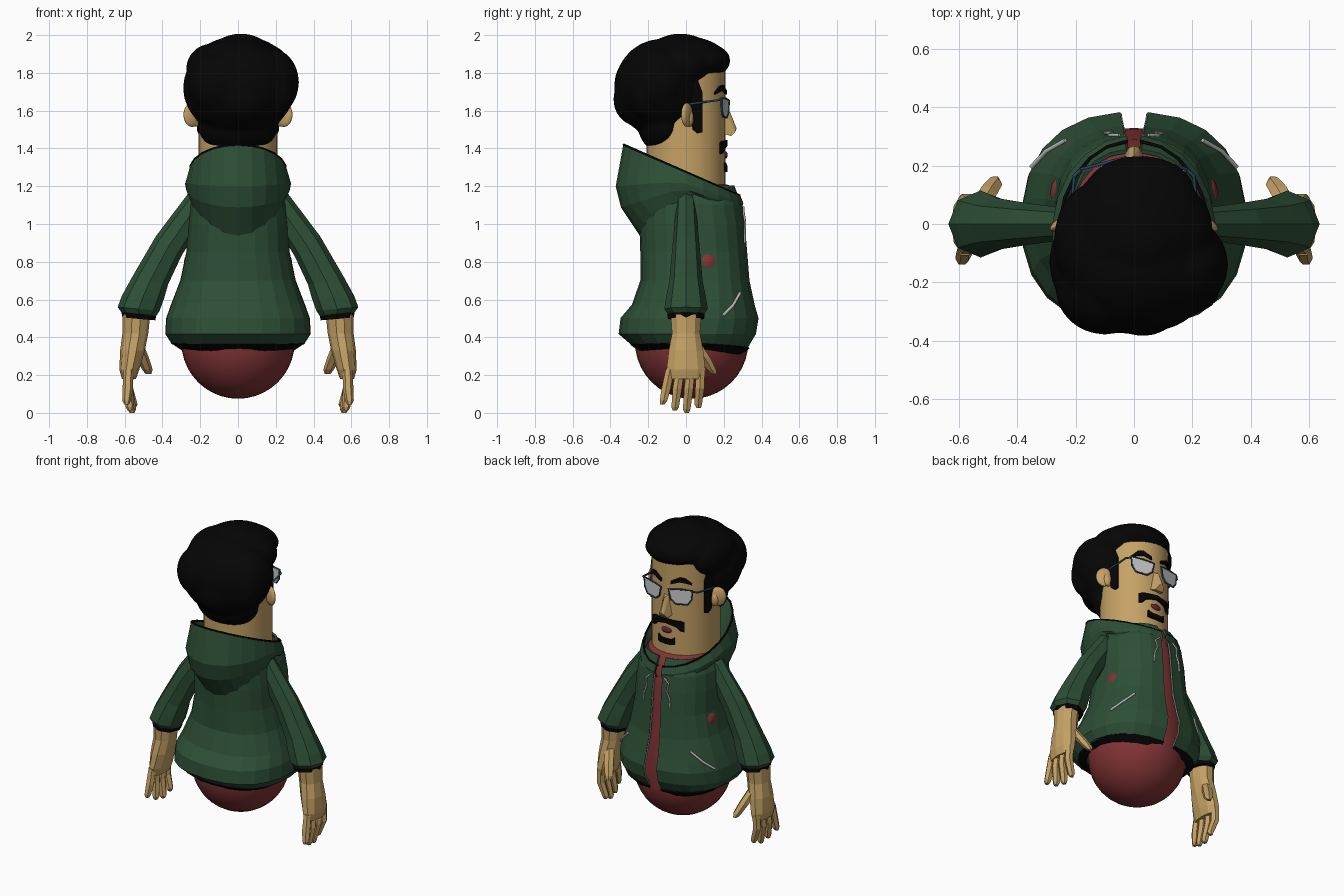
import bpy, bmesh
from math import sin, cos, pi, copysign
from mathutils import Matrix, Vector

if "Cube" in bpy.data.objects:
    bpy.data.objects.remove(bpy.data.objects["Cube"])


def material(name, r, g, b):
    m = bpy.data.materials.new(name)
    m.diffuse_color = (r, g, b, 1)
    m.use_nodes = True
    m.node_tree.nodes["Principled BSDF"].inputs["Base Color"].default_value = m.diffuse_color
    return m


GREEN = material("green_cloth", .026, .078, .037)
RED = material("red_cloth", .22, .033, .035)
SKIN = material("skin", .56, .36, .13)
BLACK = material("black", .0015, .0015, .0015)
BLUE = material("frame_blue", .02, .06, .11)
LENS = material("lens", .55, .55, .55)
METAL = material("metal", .5, .5, .5)
LIP = material("lip", .12, .02, .04)


def finish(name, bm, mat, smooth=False):
    bmesh.ops.recalc_face_normals(bm, faces=bm.faces)
    me = bpy.data.meshes.new(name)
    bm.to_mesh(me)
    bm.free()
    for p in me.polygons:
        p.use_smooth = smooth
    ob = bpy.data.objects.new(name, me)
    bpy.context.collection.objects.link(ob)
    me.materials.append(mat)
    return ob


def loft(name, rings, mat, closed=True, caps=True, smooth=False, thick=0):
    bm = bmesh.new()
    vs = [[bm.verts.new(p) for p in r] for r in rings]
    n = len(rings[0])
    for a, b in zip(vs, vs[1:]):
        for i in range(n if closed else n - 1):
            j = (i + 1) % n
            bm.faces.new((a[i], a[j], b[j], b[i]))
    if caps:
        bm.faces.new(vs[0])
        bm.faces.new(vs[-1])
    ob = finish(name, bm, mat, smooth)
    if thick:
        mod = ob.modifiers.new("thickness", 'SOLIDIFY')
        mod.thickness, mod.offset = thick, 0
    return ob


def ellipsoids(name, parts, mat, rot=None):
    bm = bmesh.new()
    for c, r in parts:
        m = Matrix.Translation(c) @ (rot or Matrix()) @ Matrix.Diagonal((*r, 1))
        bmesh.ops.create_uvsphere(bm, u_segments=24, v_segments=14, radius=1, matrix=m)
    return finish(name, bm, mat, True)


def tube(name, pts, r, mat, cyclic=False):
    cu = bpy.data.curves.new(name, 'CURVE')
    cu.dimensions, cu.bevel_depth, cu.bevel_resolution = '3D', r, 1
    cu.use_fill_caps = True
    sp = cu.splines.new('POLY')
    sp.points.add(len(pts) - 1)
    for p, co in zip(sp.points, pts):
        p.co = (*co, 1)
    sp.use_cyclic_u = cyclic
    ob = bpy.data.objects.new(name, cu)
    bpy.context.collection.objects.link(ob)
    cu.materials.append(mat)


def circle(r, cy, z, n=32):
    return [(r * cos(2 * pi * i / n), cy + r * sin(2 * pi * i / n), z) for i in range(n)]


def open_ring(rx, yb, yf, zb, zs, zf, t0=.085, n=22, e=.85):
    """Rounded ring with a gap at the face side; heights at back, side, front."""
    out = []
    for i in range(n + 1):
        t = t0 + (2 * pi - 2 * t0) * i / n
        s, c = sin(t), cos(t)
        x = rx * copysign(abs(s) ** e, s)
        y = (yb + yf) / 2 + (yf - yb) / 2 * copysign(abs(c) ** e, c)
        out.append((x, y, zs + abs(c) * ((zf if c > 0 else zb) - zs)))
    return out


def limb_ring(s, xi, zi, xo, zo, ry, cy=0, n=8):
    a, b = Vector((s * xi, cy, zi)), Vector((s * xo, cy, zo))
    return [(a + b) / 2 + (b - a) / 2 * cos(2 * pi * k / n) + Vector((0, ry * sin(2 * pi * k / n), 0))
            for k in range(n)]


def face_strip(name, pts, mat, s=1):
    """Strip wrapped around the head: (arc position, low z, high z)."""
    rows = [[(.213 * sin(s * u / .21), .213 * cos(u / .21), z) for u, _, z in pts],
            [(.213 * sin(s * u / .21), .213 * cos(u / .21), z) for u, z, _ in pts]]
    loft(name, rows, mat, closed=False, caps=False, thick=.016)


# Shirt body: round base rising to the collar
base = [(.30 * sin(a * pi / 20), .375 - .30 * cos(a * pi / 20)) for a in (.3, 1, 2, 3, 4, 5, 6, 7, 8, 9, 10)]
loft("shirt_body", [circle(r, .03, z) for r, z in base] + [circle(r, cy, z) for r, cy, z in
     [(.28, .045, .55), (.25, .06, .7), (.24, .06, .85), (.235, .055, 1.0), (.22, .05, 1.12),
      (.215, .025, 1.2), (.205, .01, 1.21)]], RED, smooth=True)

# Hoodie torso, hem and hood
torso = [(.37, .345, -.29, .32), (.42, .38, -.35, .365), (.5, .375, -.34, .378), (.57, .35, -.28, .358),
         (.7, .30, -.235, .33), (.85, .268, -.235, .318), (1.0, .262, -.24, .305),
         (1.1, .25, -.24, .29), (1.2, .20, -.19, .25)]
rings = [open_ring(rx, yb, yf, z, z, z - (.025 if z < .4 else 0)) for z, rx, yb, yf in torso]
loft("hoodie_torso", rings, GREEN, closed=False, caps=False, thick=.014)
loft("hoodie_hem", [open_ring(.31, -.245, .295, .335, .355, .31), open_ring(.35, -.29, .33, .37, .38, .35)],
     BLACK, closed=False, caps=False, thick=.02)
hood = [open_ring(*a, e=1) for a in [(.25, -.24, .28, .94, 1.17, 1.07), (.27, -.34, .295, 1.09, 1.19, 1.09),
        (.277, -.367, .30, 1.2, 1.225, 1.11), (.255, -.33, .285, 1.42, 1.285, 1.15),
        (.225, -.23, .25, 1.2, 1.19, 1.13)]]
loft("hood", hood, GREEN, closed=False, caps=False, thick=.01)
tube("hood_trim", hood[3], .006, BLACK)

# Head cylinder, nose, mouth
loft("head", [circle(.21, 0, z) for z in (1.1, 1.84)], SKIN).select_set(True)
bpy.context.view_layer.objects.active = bpy.data.objects["head"]
bpy.ops.object.shade_smooth_by_angle()
bm = bmesh.new()
for p in [(-.018, .2, 1.61), (.018, .2, 1.61), (-.045, .19, 1.48), (.045, .19, 1.48), (-.018, .262, 1.49),
          (.018, .262, 1.49), (-.03, .24, 1.465), (.03, .24, 1.465), (0, .235, 1.59), (0, .268, 1.505)]:
    bm.verts.new(p)
bmesh.ops.convex_hull(bm, input=bm.verts)
finish("nose", bm, SKIN)
ellipsoids("mouth", [((0, .207, 1.365), (.038, .014, .02))], LIP)

# Facial hair
face_strip("moustache", [(-.12, 1.37, 1.43), (-.095, 1.375, 1.44), (-.07, 1.40, 1.44), (0, 1.415, 1.445),
           (.07, 1.40, 1.44), (.095, 1.375, 1.44), (.12, 1.37, 1.43)], BLACK)
face_strip("goatee", [(-.06, 1.28, 1.325), (-.035, 1.275, 1.31), (0, 1.275, 1.31),
           (.035, 1.275, 1.31), (.06, 1.28, 1.325)], BLACK)

# Hair: blended lumps
hair = ellipsoids("hair", [
    ((.005, -.13, 1.72), (.297, .25, .26)), ((.01, -.01, 1.86), (.235, .235, .135)),
    ((.02, .11, 1.865), (.19, .125, .09)), ((0, -.115, 1.52), (.215, .14, .145)),
    ((.175, -.14, 1.75), (.148, .16, .18)), ((-.1, -.22, 1.74), (.17, .16, .17)),
    ((.2, -.22, 1.7), (.095, .085, .14)), ((.03, -.26, 1.66), (.14, .125, .14)),
    ((-.14, -.06, 1.82), (.135, .2, .135)), ((.15, -.02, 1.84), (.12, .15, .11)),
    ((.015, -.03, 1.9), (.16, .17, .108))], BLACK)
mod = hair.modifiers.new("blend", 'REMESH')
mod.mode, mod.voxel_size, mod.use_smooth_shade = 'VOXEL', .014, True
mod = hair.modifiers.new("soften", 'SMOOTH')
mod.iterations = 3

# Paired parts
for s, side in ((-1, "left"), (1, "right")):
    ellipsoids("ear_" + side, [((s * .242, .005, 1.578), (.052, .02, .064))], SKIN,
               Matrix.Rotation(-s * .5, 4, 'Z'))
    ellipsoids("ear_lobe_" + side, [((s * .225, .02, 1.56), (.03, .02, .045))], SKIN)
    face_strip("eyebrow_" + side, [(.035, 1.685, 1.705), (.09, 1.705, 1.735), (.125, 1.7, 1.73),
               (.165, 1.685, 1.695)], BLACK, s)
    face_strip("sideburn_" + side, [(.245, 1.485, 1.70), (.268, 1.48, 1.76), (.295, 1.50, 1.78),
               (.31, 1.64, 1.78)], BLACK, s)

    # Glasses
    outline = [(s * x, .235 - .26 * x, z) for x, z in
               [(.028, 1.655), (.10, 1.665), (.18, 1.668), (.175, 1.605), (.15, 1.568), (.075, 1.563), (.042, 1.59)]]
    bm = bmesh.new()
    bm.faces.new([bm.verts.new(p) for p in outline])
    lens = finish("lens_" + side, bm, LENS)
    lens.modifiers.new("thickness", 'SOLIDIFY').thickness = .008
    tube("lens_frame_" + side, outline, .0055, BLUE, True)
    tube("glasses_arm_" + side, [(s * .18, .188, 1.66), (s * .205, .165, 1.655), (s * .218, .02, 1.635)], .006, BLUE)

    # Sleeve and cuff
    sleeve = [(.18, 1.04, .215, 1.19, .035), (.21, .98, .265, 1.16, .055), (.30, .83, .435, .935, .072),
              (.37, .68, .56, .72, .088), (.39, .61, .615, .62, .105), (.415, .54, .637, .56, .115),
              (.435, .51, .615, .53, .095)]
    loft("sleeve_" + side, [limb_ring(s, *a) for a in sleeve], GREEN)
    loft("cuff_" + side, [limb_ring(s, *a) for a in [(.43, .53, .62, .545, .10), (.438, .49, .612, .505, .096)]], BLACK)

    # Hand, fingers and thumb
    palm = [(.465, .52, .612, .52, .085), (.475, .42, .612, .42, .078), (.493, .33, .624, .33, .096),
            (.522, .23, .628, .23, .108), (.54, .18, .615, .18, .10)]
    loft("palm_" + side, [limb_ring(s, *a, n=10) for a in palm], SKIN)
    for k, (y0, y1, zt, x1) in enumerate([(-.085, -.125, .045, .59), (-.032, -.06, .012, .572),
                                         (.025, .004, 0, .562), (.078, .068, .025, .555)]):
        loft(f"finger_{k}_{side}", [limb_ring(s, x - r, z, x + r, z, r, y, 6) for x, y, z, r in
             [(.58, y0, .23, .026), (.583, (y0 + y1) / 2, .13, .028), (x1, y1 * .95, zt + .02, .023),
              (x1, y1, zt, .013)]], SKIN)
    loft("thumb_" + side, [limb_ring(s, x - r, z, x + r, z, r, y, 6) for x, y, z, r in
         [(.535, .05, .37, .032), (.505, .10, .29, .034), (.48, .135, .23, .028), (.474, .15, .205, .015)]], SKIN)

    # Zips, drawstrings and shirt patch
    col = 0 if s > 0 else -1
    tube("front_zip_" + side, [r[col] for r in rings[:-1]], .004, METAL)
    tube("pocket_zip_" + side, [(s * .352, .195, .515), (s * .30, .25, .57), (s * .235, .287, .635)], .008, METAL)
    tube("drawstring_" + side, [(s * .05, .305, 1.09), (s * .085, .305, 1.06), (s * .075, .313, 1.01),
         (s * .095, .312, .96), (s * .10, .312, .90)], .006, METAL)
    ellipsoids("shirt_patch_" + side, [((s * .25, .105, .79), (.037, .06, .06))], RED)
